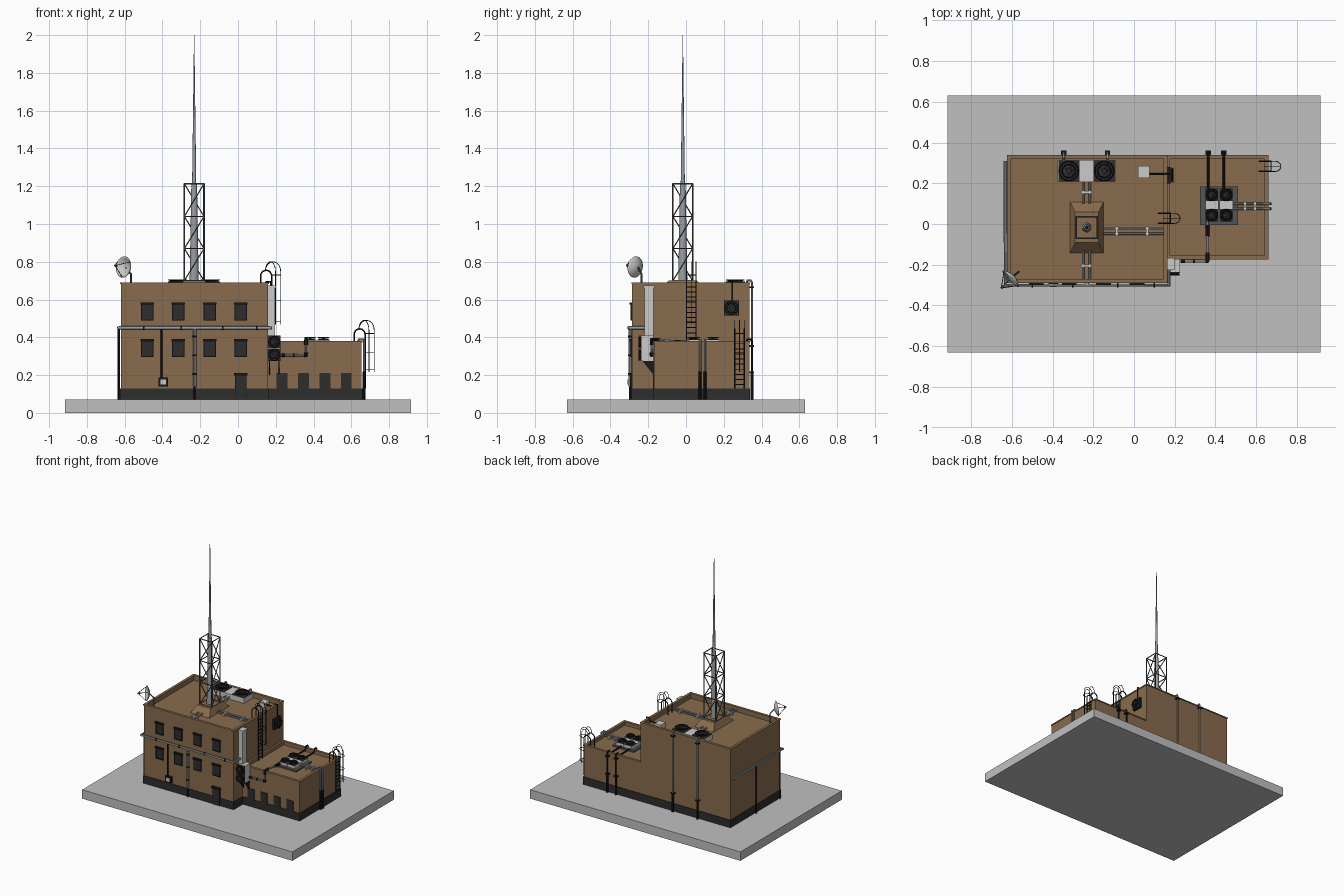
import bpy, bmesh, math
from mathutils import Vector, Matrix

if "Cube" in bpy.data.objects:
    bpy.data.objects.remove(bpy.data.objects["Cube"])


def material(name, rgb):
    m = bpy.data.materials.new(name)
    m.diffuse_color = (*rgb, 1)
    m.use_nodes = True
    m.node_tree.nodes["Principled BSDF"].inputs["Base Color"].default_value = m.diffuse_color
    return m


CONCRETE = material("concrete grey", (0.53, 0.53, 0.53))
BROWN = material("wall brown", (0.25, 0.15, 0.075))
DARK = material("plinth charcoal", (0.026, 0.026, 0.026))
BLACK = material("metal black", (0.01, 0.01, 0.01))
STEEL = material("pipe steel", (0.33, 0.34, 0.36))
PALE = material("unit pale grey", (0.6, 0.6, 0.59))
IRON = material("lattice grey", (0.09, 0.09, 0.09))


def finish(name, bm, mat, smooth=False):
    me = bpy.data.meshes.new(name)
    bmesh.ops.recalc_face_normals(bm, faces=bm.faces)
    bm.to_mesh(me)
    bm.free()
    me.materials.append(mat)
    ob = bpy.data.objects.new(name, me)
    bpy.context.collection.objects.link(ob)
    if smooth:
        shade(ob)
    return ob


def shade(ob):
    bpy.ops.object.select_all(action='DESELECT')
    ob.select_set(True)
    bpy.context.view_layer.objects.active = ob
    bpy.ops.object.shade_smooth_by_angle(angle=math.radians(40))


def boxes(name, mat, *spans):
    """One object from boxes given as (x0, x1, y0, y1, z0, z1)."""
    bm = bmesh.new()
    for x0, x1, y0, y1, z0, z1 in spans:
        m = Matrix.Translation(((x0+x1)/2, (y0+y1)/2, (z0+z1)/2)) @ Matrix.Diagonal((x1-x0, y1-y0, z1-z0, 1))
        bmesh.ops.create_cube(bm, size=1, matrix=m)
    return finish(name, bm, mat)


def tubes(name, mat, r, *paths):
    """One object from round tubes that follow point paths."""
    cu = bpy.data.curves.new(name, 'CURVE')
    cu.dimensions = '3D'
    cu.bevel_depth = r
    cu.bevel_resolution = 1 if r < 0.005 else 2
    cu.use_fill_caps = True
    for p in paths:
        s = cu.splines.new('POLY')
        s.points.add(len(p) - 1)
        for pt, co in zip(s.points, p):
            pt.co = (*co, 1)
    cu.materials.append(mat)
    ob = bpy.data.objects.new(name, cu)
    bpy.context.collection.objects.link(ob)
    bpy.ops.object.select_all(action='DESELECT')
    ob.select_set(True)
    bpy.context.view_layer.objects.active = ob
    bpy.ops.object.convert(target='MESH')
    shade(bpy.context.view_layer.objects.active)


def cone(bm, r1, r2, z0, z1, seg=24, m=Matrix()):
    bmesh.ops.create_cone(bm, cap_ends=True, segments=seg, radius1=r1, radius2=r2, depth=z1-z0,
                          matrix=m @ Matrix.Translation((0, 0, (z0+z1)/2)))


def fan(name, centre, normal, r):
    """Square fan plate with a rim, hub and blades."""
    m = Matrix.Translation(centre) @ Vector(normal).to_track_quat('Z', 'Y').to_matrix().to_4x4()
    bm = bmesh.new()
    bmesh.ops.create_cube(bm, size=1, matrix=m @ Matrix.Diagonal((2.2*r, 2.2*r, 0.006, 1)))
    cone(bm, r*0.3, r*0.25, 0, 0.012, 16, m)
    for k in range(6):
        bl = Matrix.Rotation(k*math.pi/3, 4, 'Z') @ Matrix.Translation((r*0.55, 0, 0.006)) @ Matrix.Rotation(0.4, 4, 'X')
        bmesh.ops.create_cube(bm, size=1, matrix=m @ bl @ Matrix.Diagonal((r*0.75, r*0.3, 0.002, 1)))
    finish(name + "_blades", bm, DARK)
    rings = [[m @ Vector((r*k*math.cos(a*math.pi/12), r*k*math.sin(a*math.pi/12), 0.012)) for a in range(25)]
             for k in (0.7, 1)]
    tubes(name + "_guard", BLACK, 0.003, *rings)


# Buildings: solid body, parapet with coping, dark plinth
def building(name, x0, x1, y0, y1, roof, top):
    t, o = 0.012, 0.004
    def ring(e, w, z0, z1):
        a, b, c, d = x0-e, x1+e, y0-e, y1+e
        return ((a, b, c, c+w, z0, z1), (a, b, d-w, d, z0, z1), (a, a+w, c+w, d-w, z0, z1), (b-w, b, c+w, d-w, z0, z1))
    boxes(name + "_walls", BROWN, (x0, x1, y0, y1, 0.07, roof), *ring(0, t, roof, top - 0.008))
    boxes(name + "_coping", BROWN, *ring(o, t + 2*o, top - 0.008, top))
    boxes(name + "_plinth", DARK, (x0-o, x1+o, y0-o, y1+o, 0.07, 0.13))


boxes("base_slab", CONCRETE, (-0.915, 0.915, -0.63, 0.63, 0, 0.07))
building("main", -0.62, 0.16, -0.285, 0.335, 0.65, 0.69)
building("annex", 0.16, 0.655, -0.17, 0.335, 0.35, 0.38)
boxes("annex_panels", DARK, *[(x, x+0.058, -0.175, -0.16, 0.13, 0.21) for x in (0.205, 0.318, 0.431, 0.544)])

# Windows and front door
for i, x in enumerate((-0.48, -0.317, -0.15, 0.015)):
    for j, z in enumerate((0.30, 0.495)):
        n = f"window_{i}_{j}"
        boxes(n + "_pane", DARK, (x-0.03, x+0.03, -0.29, -0.28, z, z+0.08))
        boxes(n + "_frame", BLACK, (x-0.036, x+0.036, -0.299, -0.28, z+0.078, z+0.09),
              (x-0.033, x-0.028, -0.293, -0.28, z, z+0.08), (x+0.028, x+0.033, -0.293, -0.28, z, z+0.08),
              (x-0.033, x+0.033, -0.294, -0.28, z-0.005, z))
boxes("front_door", DARK, (-0.012, 0.042, -0.293, -0.28, 0.07, 0.20))
boxes("door_hood", BLACK, (-0.02, 0.05, -0.305, -0.28, 0.198, 0.21), (-0.016, -0.012, -0.296, -0.28, 0.07, 0.2),
      (0.042, 0.046, -0.296, -0.28, 0.07, 0.2))

# Wall pipe that wraps the main building, with drops and a meter box
tubes("wall_pipe", STEEL, 0.009, [(-0.632, 0.31, 0.45), (-0.632, -0.30, 0.45), (0.172, -0.30, 0.45), (0.172, -0.2, 0.45)],
      [(-0.23, -0.296, 0.45), (-0.23, -0.296, 0.14)])
tubes("wall_pipe_clamps", BLACK, 0.011, *[[(x-0.004, -0.3, 0.45), (x+0.004, -0.3, 0.45)] for x in (-0.5, -0.3, -0.08, 0.1)],
      *[[(-0.23, -0.296, z), (-0.23, -0.296, z+0.01)] for z in (0.2, 0.3, 0.4)])
tubes("wall_conduits", BLACK, 0.005, [(-0.405, -0.294, 0.45), (-0.405, -0.294, 0.18)],
      [(-0.632, 0.03, 0.45), (-0.632, 0.03, 0.07)], [(-0.23, -0.296, 0.14), (-0.23, -0.296, 0.07)],
      [(-0.629, -0.27, 0.45), (-0.629, -0.27, 0.07)])
boxes("meter_box", BLACK, (-0.42, -0.37, -0.305, -0.285, 0.14, 0.188))
boxes("meter_box_cover", PALE, (-0.41, -0.38, -0.309, -0.3, 0.15, 0.178))

# Tower pedestal, lattice and tapered mast
cx, cy = -0.232, -0.017
bm = bmesh.new()
cube = bmesh.ops.create_cube(bm, size=1)
for v in cube["verts"]:
    up = v.co.z > 0
    v.co = (cx + v.co.x*(0.115 if up else 0.165), cy + v.co.y*(0.15 if up else 0.25), 0.70 if up else 0.65)
finish("tower_pedestal", bm, BROWN)
h = 0.052
corners = [(cx+sx*h, cy+sy*h) for sx, sy in ((-1, -1), (1, -1), (1, 1), (-1, 1))]
levels = (0.70, 0.87, 1.04, 1.213)
tubes("tower_legs", IRON, 0.0045, *[[(x, y, 0.69), (x, y, 1.215)] for x, y in corners])
braces = []
for k in range(4):
    a, b = corners[k], corners[(k+1) % 4]
    braces += [[(*a, z), (*b, z)] for z in levels]
    braces += [[((*a, levels[i]), (*b, levels[i+1]))[0], (*b, levels[i+1])] for i in range(3)]
tubes("tower_braces", IRON, 0.0035, *braces)
bm = bmesh.new()
for r1, r2, z0, z1 in ((0.024, 0.015, 0.70, 1.215), (0.011, 0.006, 1.215, 1.6), (0.006, 0.001, 1.6, 2.0)):
    cone(bm, r1, r2, z0, z1, 16, Matrix.Translation((cx, cy, 0)))
finish("mast", bm, STEEL, True)

# Roof cable pipes running out from the pedestal
tubes("roof_pipes", STEEL, 0.006, *[[(-0.15, y, 0.665), (0.15, y, 0.665)] for y in (-0.022, -0.048)],
      *[[(x, a, 0.665), (x, b, 0.665)] for x in (-0.25, -0.217) for a, b in ((0.1, 0.21), (-0.13, -0.275))])
boxes("roof_pipe_clamps", PALE, *[(x, x+0.012, -0.058, -0.012, 0.65, 0.674) for x in (-0.09, 0.06)],
      *[(-0.26, -0.207, y, y+0.012, 0.65, 0.674) for y in (0.15, -0.21)])

# Satellite dish on a corner bracket
bm = bmesh.new()
rot = Matrix.Translation((-0.592, -0.255, 0.77)) @ Vector((-0.7, -0.7, 0.12)).to_track_quat('Z', 'Y').to_matrix().to_4x4()
N, R = 24, 0.055
prof = [bm.verts.new((R*i/6, 0, 0.022*(i/6)**2)) for i in range(7)]
bmesh.ops.spin(bm, geom=prof + [bm.edges.new(prof[i:i+2]) for i in range(6)], cent=(0, 0, 0), axis=(0, 0, 1),
               angle=math.tau, steps=N)
bmesh.ops.remove_doubles(bm, verts=bm.verts, dist=1e-5)
bmesh.ops.transform(bm, matrix=rot, verts=bm.verts)
dish = finish("dish", bm, PALE, True)
dish.modifiers.new("thickness", 'SOLIDIFY').thickness = 0.003
tip = rot @ Vector((0, 0, 0.085))
tubes("dish_feed", IRON, 0.002, *[[rot @ Vector((R*math.cos(a), R*math.sin(a), 0.022)), tip] for a in (0.5, 2.6, 4.7)])
tubes("dish_horn", IRON, 0.006, [tip, rot @ Vector((0, 0, 0.07))])
tubes("dish_bracket", IRON, 0.005, [rot @ Vector((0, 0, 0)), (-0.567, -0.235, 0.735), (-0.567, -0.235, 0.65)])

# Main roof cooling unit with two fans, and its pipes down the back wall
boxes("roof_unit", PALE, (-0.375, -0.09, 0.205, 0.315, 0.65, 0.69))
for i, x in enumerate((-0.32, -0.146)):
    fan(f"roof_fan_{i}", (x, 0.26, 0.692), (0, 0, 1), 0.047)
backs = [(-0.345, 0.31, 0.67, 0.70), (-0.13, 0.31, 0.67, 0.70), (0.365, 0.16, 0.365, 0.39), (0.44, 0.16, 0.365, 0.39)]
for i, (x, y, z, t) in enumerate(backs):
    m = STEEL if i < 2 else BLACK
    tubes(f"back_pipe_{i}", m, 0.006, [(x, y, z), (x, 0.315, z), (x, 0.325, t), (x, 0.343, t), (x, 0.35, t-0.012), (x, 0.35, 0.21)])
    tubes(f"back_pipe_foot_{i}", BLACK, 0.008, [(x, 0.35, 0.22), (x, 0.35, 0.07)])
    boxes(f"back_pipe_clamp_{i}", BLACK, *[(x-0.013, x+0.013, 0.33, 0.36, c, c+0.01) for c in (0.21, t-0.04)])

# Side wall vent fan and its roof box
boxes("vent_casing", BLACK, (0.16, 0.178, 0.2, 0.28, 0.515, 0.595))
fan("vent_fan", (0.18, 0.24, 0.555), (1, 0, 0), 0.034)
boxes("vent_box", PALE, (0.02, 0.075, 0.225, 0.285, 0.65, 0.685))
tubes("vent_pipe", BLACK, 0.005, [(0.07, 0.245, 0.67), (0.14, 0.245, 0.67), (0.15, 0.245, 0.695), (0.172, 0.245, 0.695), (0.172, 0.245, 0.59)])

# Wall duct, stacked front fans and support bracket
boxes("wall_duct", PALE, (0.16, 0.195, -0.22, -0.172, 0.40, 0.665), (0.16, 0.2, -0.225, -0.167, 0.66, 0.675))
boxes("wall_unit", PALE, (0.16, 0.225, -0.235, -0.172, 0.275, 0.41))
for i, z in enumerate((0.308, 0.376)):
    fan(f"wall_fan_{i}", (0.192, -0.237, z), (0, -1, 0), 0.03)
bm = bmesh.new()
for x in (0.165, 0.215):
    tri = [[bm.verts.new((x+d, y, z)) for y, z in ((-0.23, 0.275), (-0.17, 0.275), (-0.17, 0.2))] for d in (0, 0.005)]
    bm.faces.new(tri[0]), bm.faces.new(tri[1])
    for k in range(3):
        bm.faces.new((tri[0][k], tri[0][k-1], tri[1][k-1], tri[1][k]))
finish("wall_unit_bracket", bm, BLACK)

# Annex roof unit with four fans, feed pipe and side pipes
boxes("annex_unit_tray", IRON, (0.325, 0.51, -0.005, 0.185, 0.35, 0.362))
boxes("annex_unit", PALE, (0.35, 0.415, 0.015, 0.175, 0.36, 0.386), (0.42, 0.485, 0.015, 0.175, 0.36, 0.386))
for i, x in enumerate((0.382, 0.453)):
    for j, y in enumerate((0.043, 0.143)):
        fan(f"annex_fan_{i}_{j}", (x, y, 0.386), (0, 0, 1), 0.028)
tubes("feed_pipe", STEEL, 0.007, [(0.22, -0.182, 0.305), (0.36, -0.182, 0.305), (0.36, -0.182, 0.388), (0.36, -0.15, 0.388), (0.36, 0.02, 0.37)])
tubes("feed_pipe_joints", BLACK, 0.010, [(0.23, -0.182, 0.305), (0.25, -0.182, 0.305)], [(0.29, -0.182, 0.305), (0.3, -0.182, 0.305)],
      [(0.35, -0.182, 0.305), (0.36, -0.182, 0.305), (0.36, -0.182, 0.32)], [(0.36, -0.182, 0.36), (0.36, -0.182, 0.388), (0.36, -0.14, 0.388)],
      [(0.36, -0.06, 0.378), (0.36, -0.005, 0.372)])
ys = (0.075, 0.1)
tubes("side_pipes", STEEL, 0.006, *[[(0.485, y, 0.37), (0.63, y, 0.37), (0.64, y, 0.388), (0.664, y, 0.388), (0.668, y, 0.38), (0.668, y, 0.21)] for y in ys])
tubes("side_pipe_feet", BLACK, 0.008, *[[(0.668, y, 0.22), (0.668, y, 0.07)] for y in ys])
boxes("side_pipe_clamps", PALE, *[(x, x+0.01, 0.065, 0.11, 0.35, 0.379) for x in (0.54, 0.59)])


# Caged ladders
def ladder(name, wall, y0, y1, z0, top, roof):
    x, ym, w = wall + 0.018, (y0+y1)/2, (y1-y0)/2
    def arch(y, xo, xi, zc, rz, zb, ze):
        c, r = (xo+xi)/2, (xo-xi)/2
        arc = [(c + r*math.cos(a*math.pi/10), y, zc + rz*math.sin(a*math.pi/10)) for a in range(11)]
        return [(xo, y, zb)] + arc + [(xi, y, ze)]
    tubes(name + "_rails", BLACK, 0.004, *[arch(y, x, wall-0.04, top+0.035, 0.03, z0, roof) for y in (y0, y1)])
    n = int((top-z0)/0.027)
    tubes(name + "_rungs", BLACK, 0.003, *[[(x, y0, z0+0.02+0.027*k), (x, y1, z0+0.02+0.027*k)] for k in range(n)])
    hoops = []
    for z in [z0 + (top+0.04-z0)*k for k in (0.35, 0.65, 1)]:
        u = [(x+0.02 + 0.028*math.sin(a*math.pi/10), ym - w*math.cos(a*math.pi/10), z) for a in range(11)]
        hoops.append([(x, y0, z)] + u + [(x, y1, z)])
    bars = [arch(y, x + e, wall-0.015, top+0.06, 0.05, z0+0.35*(top-z0), top+0.06) for y, e in ((y0, 0.02), (ym, 0.048), (y1, 0.02))]
    tubes(name + "_cage", BLACK, 0.002, *hoops, *bars)


ladder("main_ladder", 0.16, 0.003, 0.053, 0.35, 0.69, 0.65)
ladder("annex_ladder", 0.655, 0.258, 0.308, 0.13, 0.38, 0.35)
